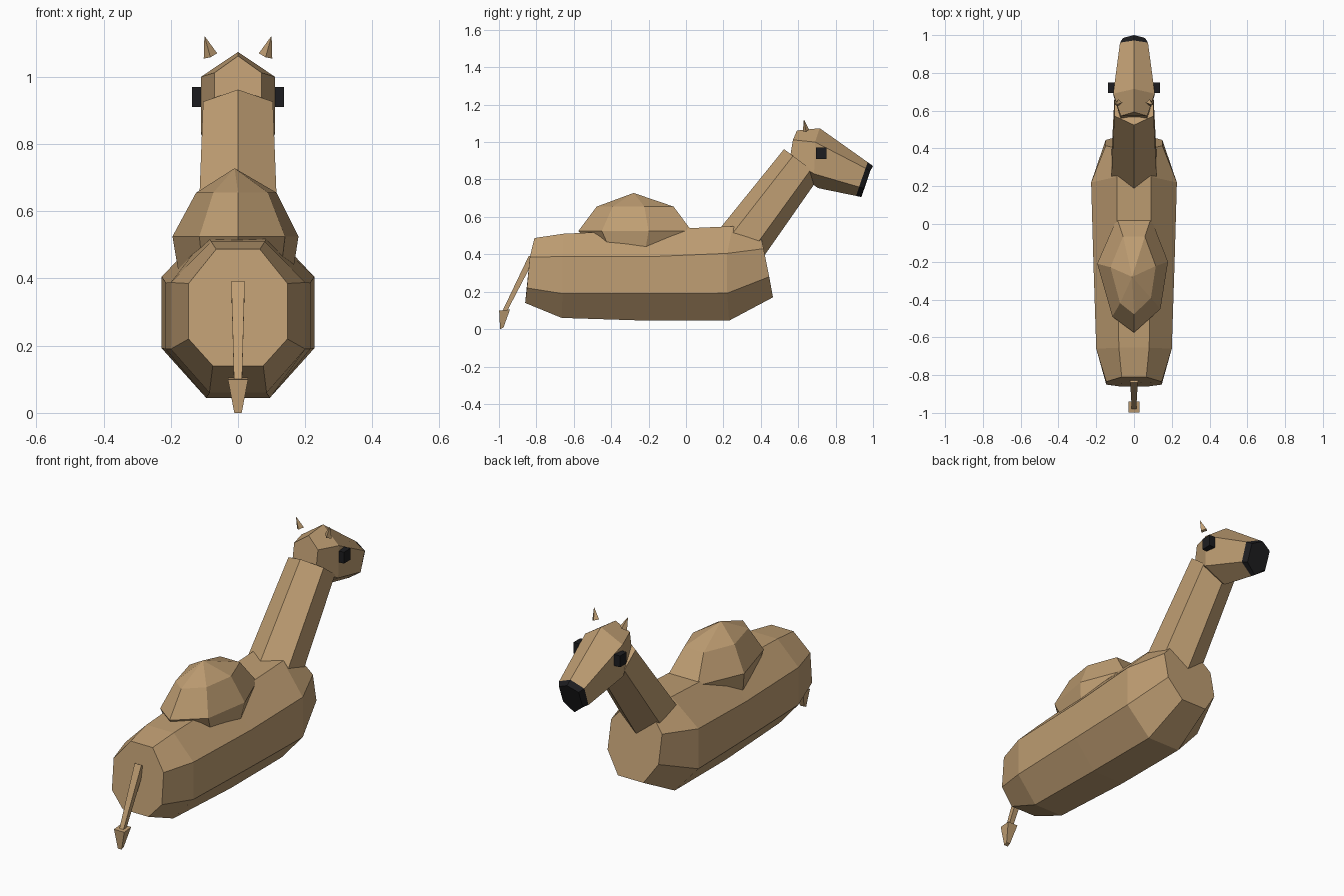
import bpy, bmesh
from mathutils import Vector

if "Cube" in bpy.data.objects:
    bpy.data.objects.remove(bpy.data.objects["Cube"])


def material(name, rgb):
    m = bpy.data.materials.new(name)
    m.diffuse_color = (*rgb, 1)
    m.use_nodes = True
    m.node_tree.nodes["Principled BSDF"].inputs["Base Color"].default_value = m.diffuse_color
    return m


TAN = material("tan", (0.52, 0.34, 0.17))
BLACK = material("black", (0.012, 0.012, 0.014))


def loft(name, rings, mat=TAN):
    """Skin a list of closed rings; one-point rings become tips."""
    bm = bmesh.new()
    loops = [[bm.verts.new(p) for p in ring] for ring in rings]
    for a, b in zip(loops, loops[1:]):
        n = len(a)
        for i in range(n):
            j = (i + 1) % n
            if len(b) == 1:
                bm.faces.new((a[i], a[j], b[0]))
            else:
                bm.faces.new((a[i], a[j], b[j], b[i]))
    for end in (loops[0], loops[-1]):
        if len(end) > 2:
            bm.faces.new(end)
    bmesh.ops.recalc_face_normals(bm, faces=bm.faces)
    me = bpy.data.meshes.new(name)
    bm.to_mesh(me)
    bm.free()
    me.materials.append(mat)
    ob = bpy.data.objects.new(name, me)
    bpy.context.collection.objects.link(ob)
    return ob


def mirrored(half):
    """Close a right-hand half profile (x, y, z) across x = 0."""
    left = [(-x, y, z) for x, y, z in reversed(half) if x > 0]
    return list(half) + left


def ring(centre, u, v, pts):
    c, u, v = Vector(centre), Vector(u), Vector(v)
    return [c + u * a + v * b for a, b in pts]


SQUARE = [(-1, -1), (1, -1), (1, 1), (-1, 1)]
HEX = [(0, 1), (.866, .5), (.866, -.5), (0, -1), (-.866, -.5), (-.866, .5)]

# Body: octagonal sections from rump to chest
loft("body", [mirrored(h) for h in (
    [(.065, -.81, .487), (.147, -.835, .385), (.147, -.85, .22), (.075, -.86, .14)],
    [(.08, -.655, .51), (.20, -.66, .388), (.20, -.66, .19), (.085, -.665, .06)],
    [(.09, -.20, .53), (.215, -.20, .387), (.215, -.20, .19), (.095, -.20, .045)],
    [(.09, .25, .55), (.227, .22, .405), (.227, .22, .192), (.095, .23, .045)],
    [(.07, .395, .52), (.15, .415, .43), (.15, .445, .28), (.075, .465, .17)],
)])

# Hump: faceted dome from a seven-sided outline
outline = [(0, -.575), (.14, -.45), (.18, -.20), (.09, .03),
           (-.09, .03), (-.195, -.21), (-.115, -.49)]


def hump_ring(sx, sy, z):
    return [(x * sx, -.27 + (y + .27) * sy, z) for x, y in outline]


loft("hump", [hump_ring(.9, .72, .41), hump_ring(1, 1, .525),
              hump_ring(.64, .68, .655), [(-.01, -.28, .728)]])

# Neck: tapered hexagonal column leaning forward
up = Vector((0, -.8, .6))
loft("neck", [ring(c, (r, 0, 0), up * r, HEX)
              for c, r in (((0, .24, .385), .142), ((0, .62, .89), .12))])

# Head: hexagonal sections from nape to muzzle
muzzle = mirrored([(0, .972, .892), (.074, .96, .86), (.074, .925, .76), (0, .91, .712)])
nose = mirrored([(0, 1.0, .872), (.058, .985, .845), (.058, .95, .753), (0, .938, .706)])
loft("head", [
    mirrored([(0, .593, 1.062), (.07, .572, 1.012), (.07, .555, .91), (0, .56, .86)]),
    mirrored([(0, .715, 1.074), (.11, .69, 1.0), (.11, .685, .83), (0, .706, .754)]),
    muzzle])
loft("nose", [muzzle, nose], BLACK)

# Ears and eyes on both sides
for s, side in ((1, "right"), (-1, "left")):
    loft("ear_" + side, [
        ring((s * .082, .642, 1.062), (s * .02, 0, -.008), (0, .017, .004),
             [(1, 0), (0, 1), (-1, 0), (0, -1)]),
        [(s * .10, .63, 1.122)]])
    loft("eye_" + side, [ring((s * x, .722, .94), (0, .028, 0), (0, 0, .03), SQUARE)
                         for x in (.085, .137)], BLACK)

# Tail and its tuft
loft("tail", [ring((0, -.825, .385), (.02, 0, 0), (0, .015, -.008), SQUARE),
              ring((0, -.97, .095), (.012, 0, 0), (0, .010, -.005), SQUARE)])
loft("tail_tuft", [ring((0, -.97, .102), (.03, 0, 0), (0, .029, .003), SQUARE),
                   ring((0, -.985, .004), (.011, 0, 0), (0, .009, .004), SQUARE)])
